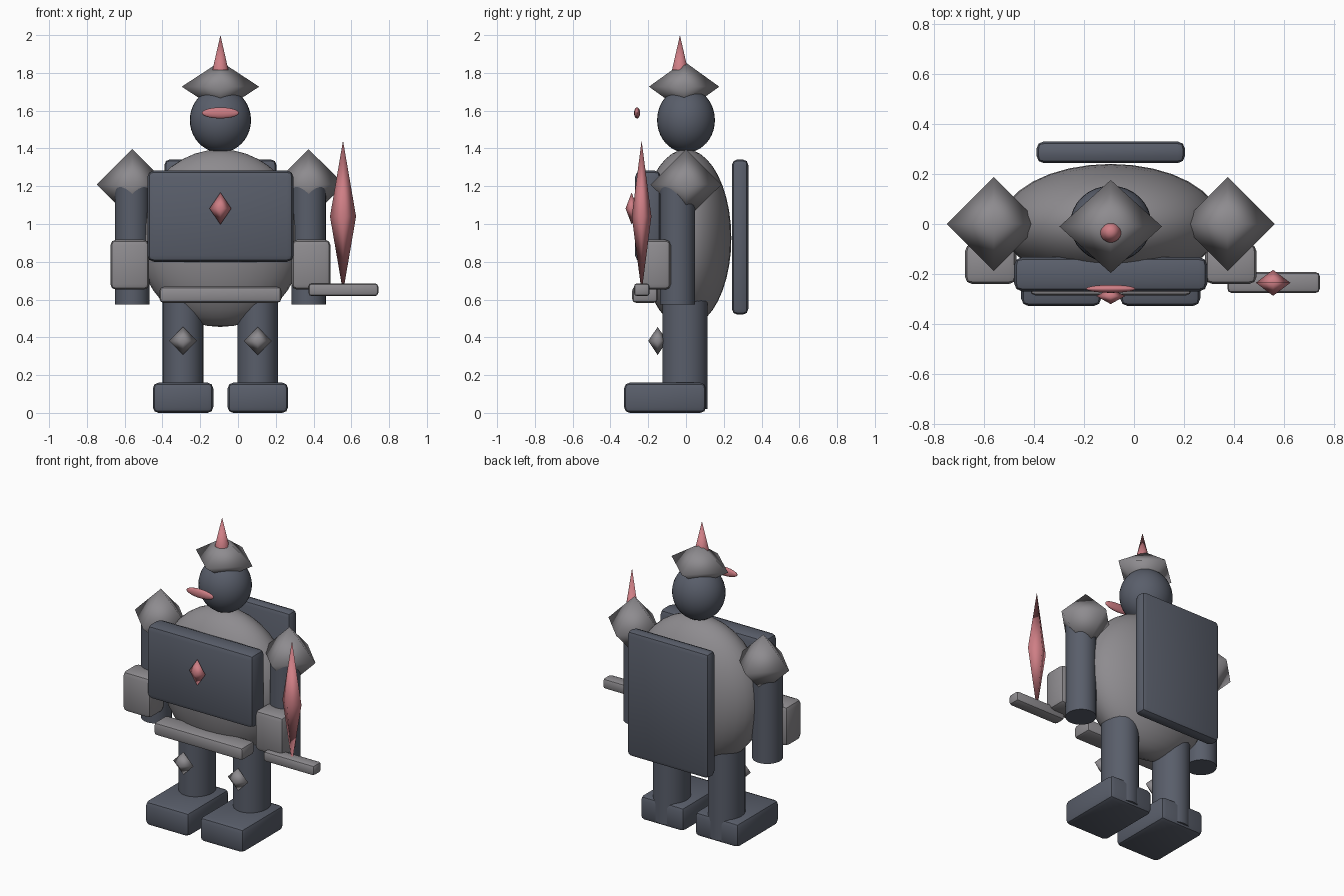
import bpy
import bmesh
from mathutils import Matrix, Vector

cube = bpy.data.objects.get("Cube")
if cube:
    bpy.data.objects.remove(cube, do_unlink=True)

MID = -0.093  # centre line of the figure


def material(name, rgb):
    mat = bpy.data.materials.new(name)
    mat.use_nodes = True
    mat.diffuse_color = (*rgb, 1)
    mat.node_tree.nodes["Principled BSDF"].inputs["Base Color"].default_value = (*rgb, 1)
    return mat


SLATE = material("dark slate", (0.10, 0.112, 0.145))
STEEL = material("grey steel", (0.27, 0.26, 0.275))
ROSE = material("rose crystal", (0.62, 0.21, 0.235))


def finish(name, bm, centre, size, mat, angle=None):
    """Scale a unit mesh to half sizes, place it and shade it."""
    bmesh.ops.transform(bm, matrix=Matrix.Diagonal((*size, 1)), verts=bm.verts)
    bmesh.ops.recalc_face_normals(bm, faces=bm.faces)
    mesh = bpy.data.meshes.new(name)
    bm.to_mesh(mesh)
    bm.free()
    mesh.materials.append(mat)
    obj = bpy.data.objects.new(name, mesh)
    obj.location = Vector(centre)
    bpy.context.collection.objects.link(obj)
    mesh.shade_smooth()
    if angle:
        bpy.ops.object.select_all(action="DESELECT")
        obj.select_set(True)
        bpy.context.view_layer.objects.active = obj
        bpy.ops.object.shade_smooth_by_angle(angle=angle)
    return obj


def ball(name, centre, size, mat, segments=32, rings=20):
    bm = bmesh.new()
    bmesh.ops.create_uvsphere(bm, u_segments=segments, v_segments=rings, radius=1)
    return finish(name, bm, centre, size, mat)


def gem(name, centre, size, mat):
    return ball(name, centre, size, mat, 4, 2)


def tube(name, centre, size, mat, top=1):
    bm = bmesh.new()
    bmesh.ops.create_cone(bm, cap_ends=True, segments=32, radius1=1, radius2=top, depth=2)
    return finish(name, bm, centre, size, mat, 0.7)


def block(name, low, high, mat, bevel=0.025):
    low, high = Vector(low), Vector(high)
    bm = bmesh.new()
    bmesh.ops.create_cube(bm, size=2)
    bmesh.ops.transform(bm, matrix=Matrix.Diagonal((*((high - low) / 2), 1)), verts=bm.verts)
    bmesh.ops.bevel(bm, geom=bm.edges[:], offset=bevel, segments=2, profile=0.5,
                    affect="EDGES", clamp_overlap=True)
    return finish(name, bm, (low + high) / 2, (1, 1, 1), mat, 0.6)


# Torso, armour plates and belt
ball("torso", (MID, 0, 0.925), (0.44, 0.24, 0.47), STEEL)
block("chest_plate", (MID - 0.387, -0.27, 0.80), (MID + 0.387, -0.132, 1.283), SLATE, 0.035)
block("back_plate", (MID - 0.297, 0.243, 0.52), (MID + 0.297, 0.33, 1.342), SLATE, 0.03)
block("belt", (MID - 0.322, -0.285, 0.583), (MID + 0.322, -0.15, 0.668), STEEL, 0.02)
gem("chest_gem", (MID, -0.288, 1.082), (0.058, 0.032, 0.085), ROSE)

# Head, visor, helmet and horn
ball("head", (MID, 0, 1.55), (0.162, 0.153, 0.172), SLATE)
ball("visor", (MID, -0.259, 1.588), (0.098, 0.016, 0.029), ROSE)
gem("helmet", (MID, -0.01, 1.727), (0.205, 0.186, 0.134), STEEL)
tube("helmet_horn", (MID, -0.032, 1.908), (0.042, 0.042, 0.092), ROSE, 0)

# Arms and legs
for side, s in (("right", -1), ("left", 1)):
    arm, leg = MID + 0.467 * s, MID + 0.198 * s
    wrist = MID + 0.48 * s
    gem(side + "_shoulder_guard", (arm, 0, 1.209), (0.188, 0.188, 0.187), STEEL)
    tube(side + "_arm", (arm, -0.045, 0.887), (0.091, 0.093, 0.314), SLATE)
    block(side + "_bracer", (wrist - 0.103, -0.24, 0.652), (wrist + 0.103, -0.08, 0.917), STEEL, 0.03)
    tube(side + "_leg", (leg, -0.005, 0.315), (0.108, 0.12, 0.295), SLATE)
    gem(side + "_knee_spike", (leg, -0.15, 0.381), (0.074, 0.05, 0.074), STEEL)
    block(side + "_foot", (leg - 0.16, -0.328, 0), (leg + 0.16, 0.106, 0.16), SLATE, 0.03)

# Sword held on the left
gem("sword_blade", (0.556, -0.235, 1.04), (0.069, 0.052, 0.402), ROSE)
block("sword_guard", (0.373, -0.276, 0.618), (0.743, -0.192, 0.686), STEEL, 0.018)
